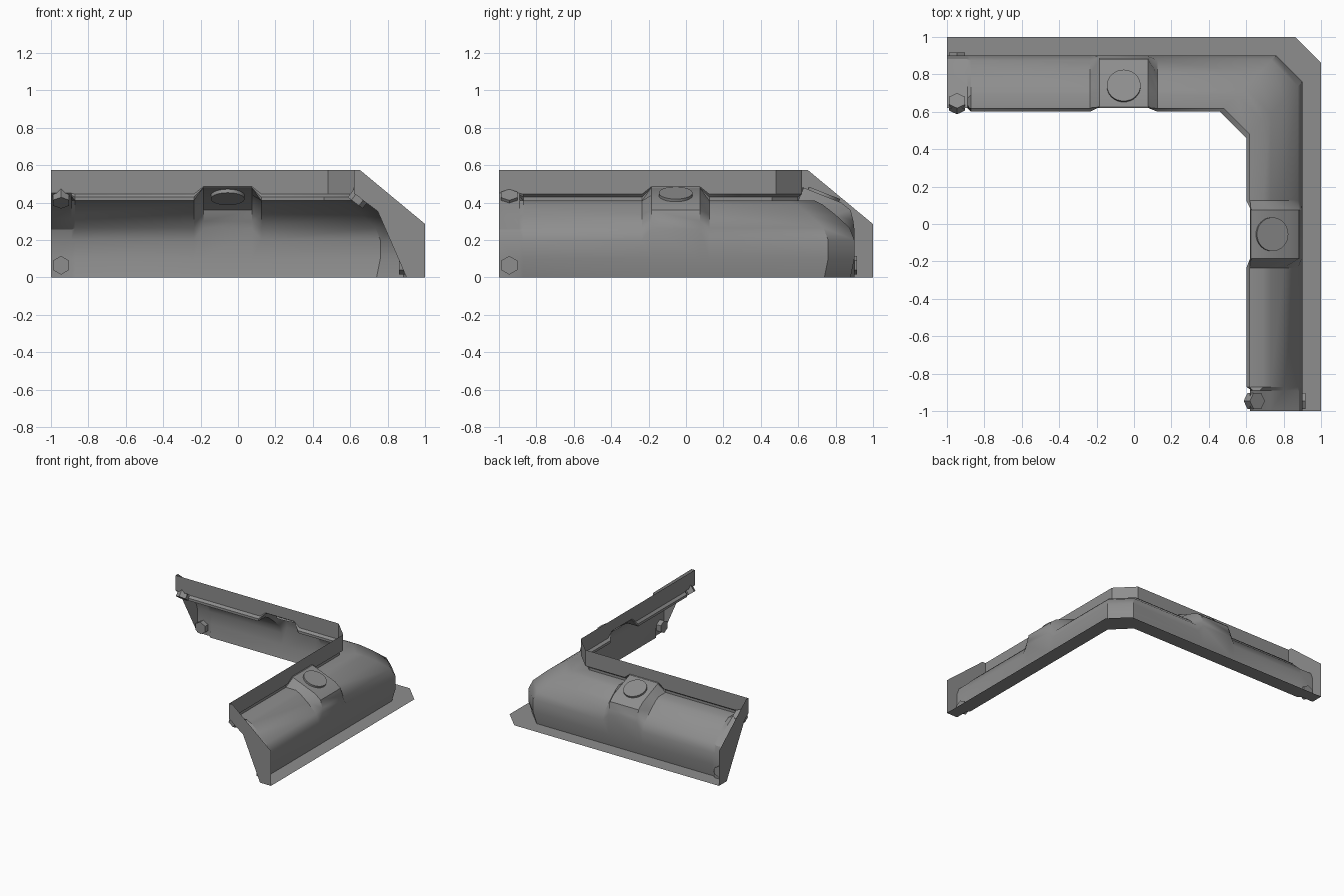
import bpy, bmesh, math
from mathutils import Vector, Matrix

cube = bpy.data.objects.get("Cube")
if cube:
    bpy.data.objects.remove(cube, do_unlink=True)

grey = bpy.data.materials.new("mid_grey")
grey.use_nodes = True
colour = (0.27, 0.27, 0.27, 1)
grey.diffuse_color = colour
grey.node_tree.nodes["Principled BSDF"].inputs["Base Color"].default_value = colour

# Cross-sections as (distance inward from the outer wall line, height)
MAIN = [(0, 0), (.12, 0), (.1, .1), (.1, .2), (.125, .265), (.2, .335), (.27, .39),
        (.31, .41), (.4, .41), (.4, .43), (.38, .445), (.38, .575)]
END = [(0, 0), (.1, 0), (.1, .1), (.1, .2), (.12, .255), (.2, .315), (.27, .37),
       (.33, .41), (.36, .435), (.37, .44), (.38, .45), (.38, .575)]
POCKET = [(0, 0), (.12, 0), (.1, .1), (.1, .26), (.105, .3), (.12, .36), (.17, .4),
          (.27, .44), (.37, .48), (.375, .48), (.38, .485), (.38, .575)]
CORNER = .14


def place(along, depth, height, swap):
    """Point on the back arm, or on the left arm when swapped."""
    across = 1 - depth
    return Vector((across, along, height) if swap else (along, across, height))


def finish(name, bm, angle=30):
    mesh = bpy.data.meshes.new(name)
    bm.to_mesh(mesh)
    bm.free()
    mesh.materials.append(grey)
    for poly in mesh.polygons:
        poly.use_smooth = True
    mesh.set_sharp_from_angle(angle=math.radians(angle))
    obj = bpy.data.objects.new(name, mesh)
    bpy.context.collection.objects.link(obj)
    return obj


# Coved skin, lofted along both arms around the chamfered corner
stations = [(-1, END), (-.89, END), (-.87, MAIN), (-.235, MAIN), (-.185, POCKET),
            (.075, POCKET), (.125, MAIN), (None, MAIN)]
bm = bmesh.new()
rings = []
for swap, order in ((False, stations), (True, stations[::-1])):
    for along, section in order:
        rings.append([bm.verts.new(place(1 - d - CORNER if along is None else along, d, z, swap))
                      for d, z in section])
for a, b in zip(rings, rings[1:]):
    for j in range(len(a) - 1):
        bm.faces.new((a[j], b[j], b[j + 1], a[j + 1]))
finish("coved_skin", bm)


def end_plate(name, swap):
    outline = END + [(.35, .575), (0, .285)]
    if swap:
        outline = outline[::-1]
    bm = bmesh.new()
    bm.faces.new([bm.verts.new(place(-1, d, z, swap)) for d, z in outline])
    bmesh.ops.triangulate(bm, faces=bm.faces[:])
    finish(name, bm)


def stud(name, swap, along, depth, height, axis, radius, length, sides):
    """Short cylinder standing on the skin, slightly sunk through it."""
    direction = (place(0, axis[0], axis[1], swap) - place(0, 0, 0, swap)).normalized()
    centre = place(along, depth, height, swap) + direction * (length / 2 - .015)
    matrix = Matrix.Translation(centre) @ direction.to_track_quat('Z', 'Y').to_matrix().to_4x4()
    bm = bmesh.new()
    bmesh.ops.create_cone(bm, cap_ends=True, segments=sides, radius1=radius,
                          radius2=radius, depth=length, matrix=matrix)
    finish(name, bm)


# End plates, bolts and the round lamp in each pocket
for arm, swap in (("back", False), ("left", True)):
    end_plate(arm + "_end_plate", swap)
    stud(arm + "_lower_bolt", swap, -.945, .1, .065, (1, 0), .05, .055, 6)
    stud(arm + "_upper_bolt", swap, -.945, .35, .43, (.6, -.8), .05, .055, 6)
    stud(arm + "_lamp", swap, -.055, .265, .438, (.37, -.93), .09, .035, 32)
